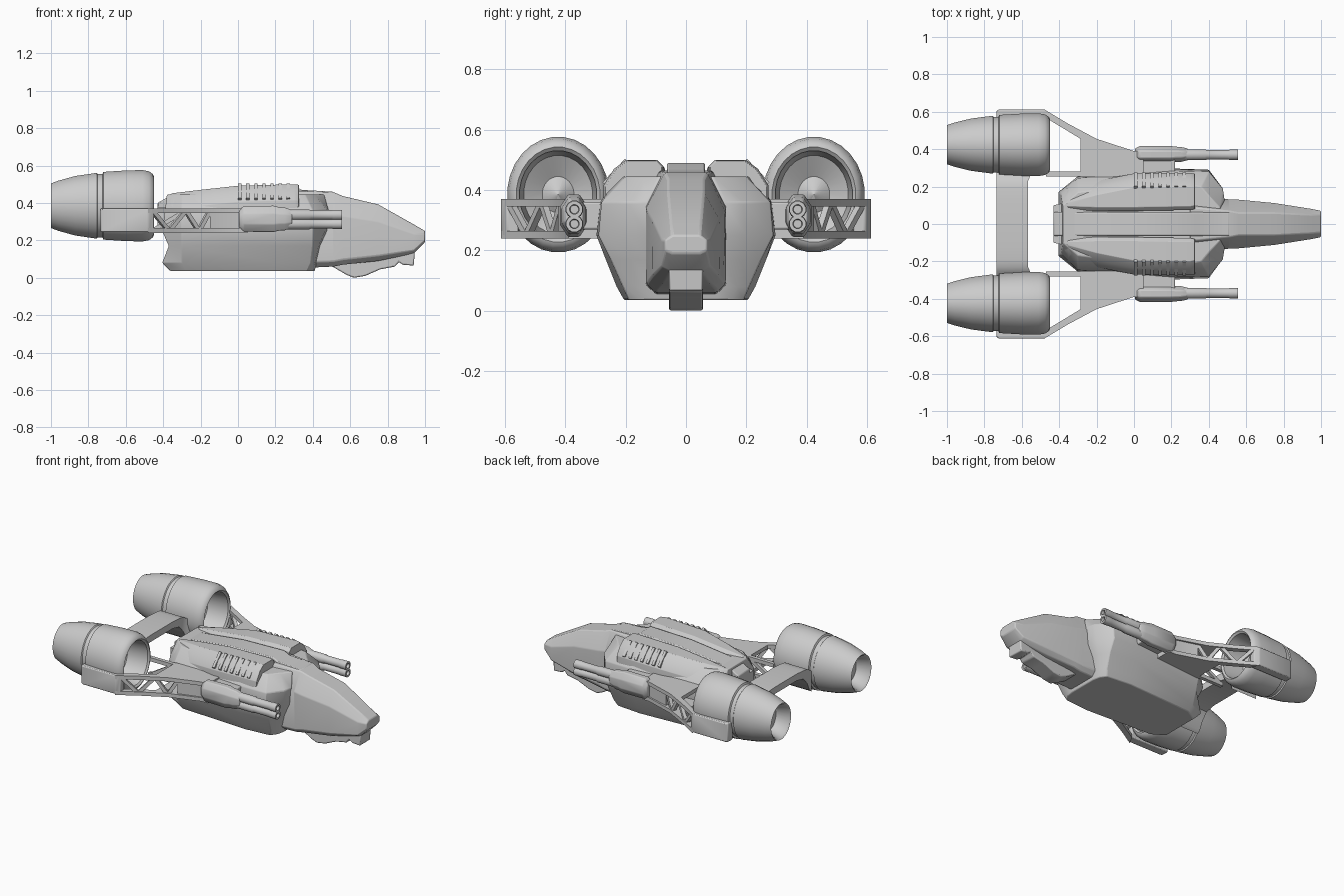
import bpy, bmesh, math
from mathutils import Vector

if "Cube" in bpy.data.objects:
    bpy.data.objects.remove(bpy.data.objects["Cube"])


def finish(name, bm, mirror=False, bevel=0, angle=35):
    bmesh.ops.recalc_face_normals(bm, faces=bm.faces)
    me = bpy.data.meshes.new(name)
    bm.to_mesh(me)
    bm.free()
    me.shade_smooth()
    me.set_sharp_from_angle(angle=math.radians(angle))
    ob = bpy.data.objects.new(name, me)
    bpy.context.collection.objects.link(ob)
    if bevel:
        b = ob.modifiers.new("bevel", 'BEVEL')
        b.width, b.segments, b.limit_method = bevel, 2, 'ANGLE'
    if mirror:
        ob.modifiers.new("mirror", 'MIRROR').use_axis = (False, True, False)
    return ob


def loft(name, rings, **kw):
    """Skin a list of equal-length closed rings and cap both ends."""
    bm = bmesh.new()
    vs = [[bm.verts.new(p) for p in r] for r in rings]
    n = len(vs[0])
    for a, b in zip(vs, vs[1:]):
        for i in range(n):
            j = (i + 1) % n
            bm.faces.new((a[i], a[j], b[j], b[i]))
    bm.faces.new(vs[0])
    bm.faces.new(vs[-1])
    return finish(name, bm, **kw)


def prism(name, pts, z0, z1, **kw):
    return loft(name, [[(x, y, z) for x, y in pts] for z in (z0, z1)], **kw)


def box(name, x0, x1, y0, y1, z0, z1, **kw):
    return prism(name, [(x0, y0), (x1, y0), (x1, y1), (x0, y1)], z0, z1, **kw)


def beam(name, a, b, w, **kw):
    a, b = Vector(a), Vector(b)
    d = (b - a).normalized()
    s = d.cross(Vector((0, 0, 1))).normalized() * w / 2
    u = s.cross(d).normalized() * w / 2
    return loft(name, [[p + s + u, p - s + u, p - s - u, p + s - u] for p in (a, b)], **kw)


def tube(name, cy, cz, prof, n, sy=1.0, **kw):
    """Elliptical turned shape along x; prof holds (x, vertical radius)."""
    ts = [2 * math.pi * (i + .5) / n for i in range(n)]
    return loft(name, [[(x, cy + r * sy * math.cos(t), cz + r * math.sin(t)) for t in ts]
                       for x, r in prof], mirror=True, **kw)


# Main hull: stacked horizontal outlines, widest at mid height
layers = [
    (.035, [(-.36, .13), (-.28, .18), (.2, .205), (.37, .19), (.40, .15), (.41, .10)]),
    (.08, [(-.405, .15), (-.3, .20), (.2, .23), (.39, .21), (.41, .17), (.42, .11)]),
    (.17, [(-.37, .16), (-.3, .23), (.2, .266), (.40, .25), (.43, .18), (.44, .12)]),
    (.25, [(-.405, .17), (-.3, .255), (.2, .297), (.40, .29), (.465, .20), (.475, .13)]),
    (.36, [(-.39, .16), (-.3, .245), (.2, .284), (.40, .28), (.475, .19), (.485, .13)]),
    (.445, [(-.38, .10), (-.3, .17), (.2, .23), (.36, .20), (.41, .14), (.46, .09)]),
]
loft("main_hull", [[(x, y, z) for x, y in h] + [(x, -y, z) for x, y in reversed(h)]
                   for z, h in layers], bevel=.005)

# Nose: half sections along x, mirrored across the centre line
nose = [
    (.30, [(.09, .465), (.14, .36), (.135, .08), (.10, .05)]),
    (.51, [(.07, .458), (.132, .34), (.13, .088), (.10, .06)]),
    (.56, [(.06, .437), (.13, .33), (.125, .098), (.10, .07)]),
    (.75, [(.06, .392), (.112, .30), (.11, .118), (.08, .09)]),
    (.94, [(.05, .285), (.082, .235), (.082, .145), (.05, .13)]),
    (1.0, [(.045, .25), (.07, .235), (.07, .20), (.045, .19)]),
]
loft("nose", [[(x, y, z) for y, z in h] + [(x, -y, z) for y, z in reversed(h)]
              for x, h in nose], bevel=.006)

# Chin pod under the nose
chin = [(.47, .08), (.58, .016), (.62, 0), (.68, .01), (.76, .045), (.84, .06), (.86, .085),
        (.88, .07), (.94, .065), (.945, .14), (.9, .16), (.5, .16)]
loft("chin_pod", [[(x, y, z) for x, z in chin] for y in (-.056, .056)], bevel=.007)

# Raised dorsal spine between the engine pods
spine = [(-.43, .30), (-.43, .40), (-.36, .44), (0, .482), (.30, .49), (.34, .47), (.51, .46),
         (.53, .36)]
loft("dorsal_spine", [[(x, y, z) for x, z in spine] for y in (-.063, .063)], bevel=.006)
prism("tail_plate", [(-.43, -.10), (-.3, -.13), (-.3, .13), (-.43, .10)], .28, .375)

# Dorsal pods, widening forwards
pods = [(-.38, .435, .08, .165), (-.35, .452, .075, .19), (-.2, .47, .07, .23),
        (0, .492, .07, .27), (.30, .50, .075, .274), (.325, .497, .08, .268)]
loft("dorsal_pod", [[(x, yi, .34), (x, yi, zt - .02), (x, yi + .02, zt), (x, yo - .075, zt),
                     (x, yo - .035, zt - .03), (x, yo, zt - .085), (x, yo, .34)]
                    for x, zt, yi, yo in pods], mirror=True, bevel=.004)

# Cooling louvres on the pod shoulders
for i in range(7):
    x = .01 + i * .043
    beam("louvre", (x, .196, .497), (x, .270, .420), .018, mirror=True)

# Wings: top and bottom skins that fork backwards into rails
wing = [(-.48, .613), (-.35, .535), (-.2, .455), (0, .39), (.05, .39), (.05, .25),
        (-.285, .25), (-.285, .455), (-.45, .555)]
prism("wing_top_skin", wing, .345, .37, mirror=True)
prism("wing_bottom_skin", wing, .24, .265, mirror=True)
prism("wing_core", [(-.15, .25), (-.15, .425), (0, .38), (.05, .38), (.05, .25)],
      .255, .355, mirror=True)
for z0, z1 in ((.345, .37), (.24, .265)):
    box("inner_rail", -.47, -.27, .255, .28, z0, z1, mirror=True)

# Truss diagonals between the wing skins
path = [(-.46, .585), (-.37, .525), (-.28, .475), (-.21, .44), (-.15, .41)]
for i, (a, b) in enumerate(zip(path, path[1:])):
    za, zb = (.25, .36) if i % 2 else (.36, .25)
    beam("outer_truss", (*a, za), (*b, zb), .022, mirror=True)
beam("inner_truss", (-.46, .267, .25), (-.28, .267, .36), .022, mirror=True)

# Engine nacelles with hollow intake and exhaust
nacelle = [(-.90, .001), (-.91, .085), (-.99, .108), (-1, .12), (-.96, .135), (-.87, .16),
           (-.755, .177), (-.75, .170), (-.725, .170), (-.72, .182), (-.6, .19), (-.51, .192),
           (-.475, .185), (-.455, .170), (-.45, .158), (-.46, .146), (-.60, .13),
           (-.64, .06), (-.60, .001)]
tube("engine_nacelle", .424, .385, nacelle, 28, .88)

# Outer nacelle mounts
prism("nacelle_mount", [(-.735, .555), (-.735, .605), (-.72, .613), (-.48, .613), (-.45, .595),
                        (-.45, .555)], .245, .37, mirror=True, bevel=.006)

# Cross beam joining both engines: arched strap that flares into the nacelles
strap = [(.275, .25, .385, -.54), (.255, .265, .40, -.555), (.23, .32, .415, -.567),
         (.19, .365, .42, -.567), (.12, .38, .425, -.567)]
strap += [(-y, z0, z1, x) for y, z0, z1, x in reversed(strap)]
loft("cross_beam", [[(-.735, y, z1), (x, y, z1), (x, y, z0), (-.735, y, z0)]
                    for y, z0, z1, x in strap])

# Wing guns: housing and twin stacked barrels
tube("gun_housing", .372, .315, [(.005, .05), (.03, .074), (.19, .076), (.22, .068),
                                 (.25, .066), (.29, .05)], 8, .66, bevel=.005)
for z in (.336, .288):
    tube("gun_barrel", .37, z, [(.2, .03), (.38, .03), (.39, .026), (.50, .026), (.51, .028),
                                (.555, .028), (.555, .016), (.53, .014)], 12)
box("gun_mount", .02, .22, .26, .35, .27, .36, mirror=True, bevel=.006)
